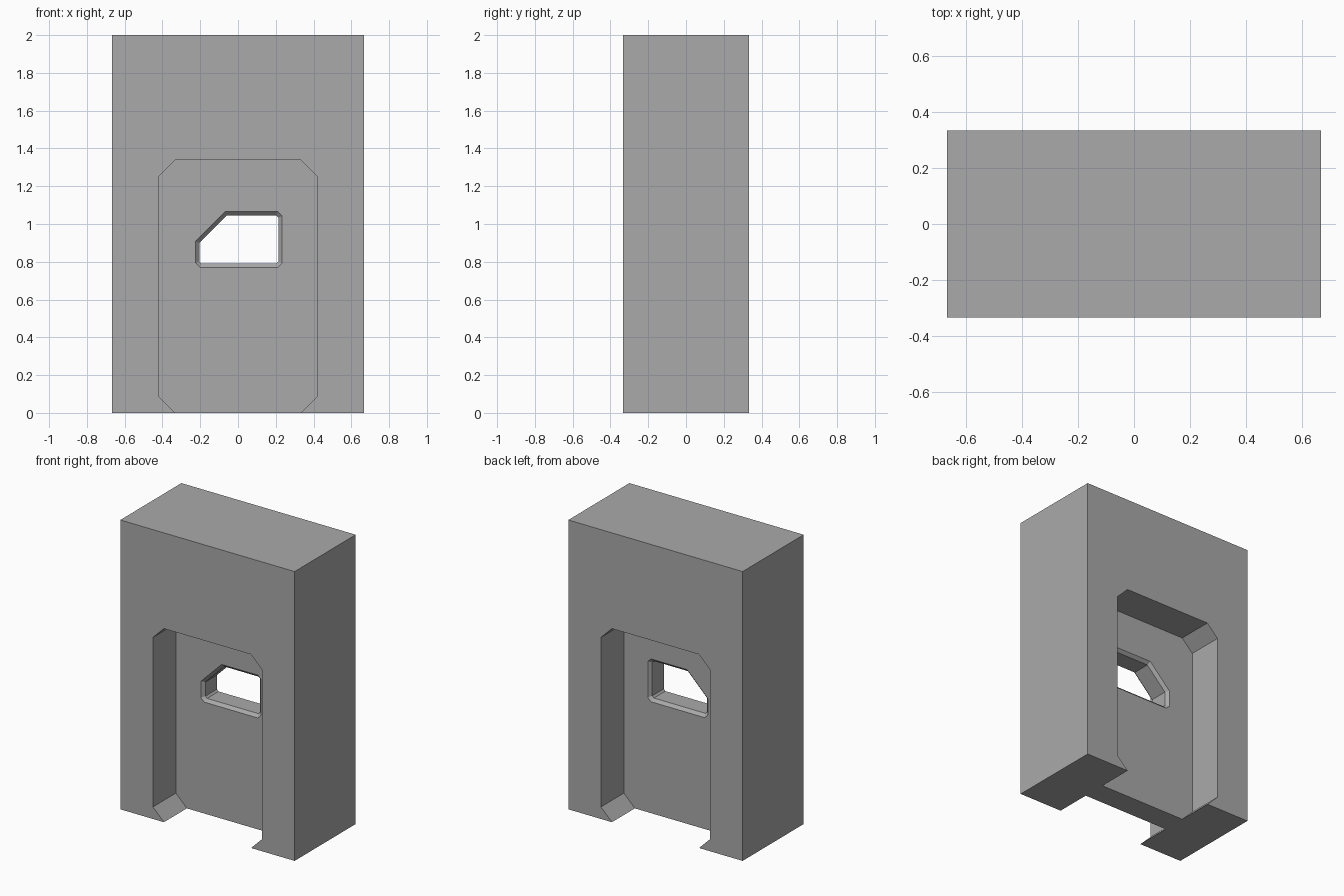
import bpy, bmesh
from mathutils import Vector

default = bpy.data.objects.get("Cube")
if default:
    bpy.data.objects.remove(default, do_unlink=True)

WIDTH, DEPTH, HEIGHT = 1.333, 0.667, 2.0
WEB = 0.083      # half thickness of the thin panel between the recesses
BEVEL = 0.02     # window edge bevel

grey = bpy.data.materials.new("plain_grey")
grey.use_nodes = True
grey.diffuse_color = (0.4, 0.4, 0.4, 1)
grey.node_tree.nodes["Principled BSDF"].inputs["Base Color"].default_value = grey.diffuse_color


def inset(points, d):
    """Mitred inward offset of a counter-clockwise outline."""
    pts = [Vector(p) for p in points]
    result = []
    for i, p in enumerate(pts):
        a = (p - pts[i - 1]).normalized()
        b = (pts[(i + 1) % len(pts)] - p).normalized()
        na, nb = Vector((-a.y, a.x)), Vector((-b.y, b.x))
        result.append(p + (na + nb) * d / (1 + na.dot(nb)))
    return result


def loft(name, sections):
    """Closed solid through (y, xz outline) sections."""
    bm = bmesh.new()
    loops = [[bm.verts.new((x, y, z)) for x, z in outline] for y, outline in sections]
    for a, b in zip(loops, loops[1:]):
        for i in range(len(a)):
            bm.faces.new((a[i - 1], a[i], b[i], b[i - 1]))
    bm.faces.new(loops[0])
    bm.faces.new(loops[-1])
    bmesh.ops.recalc_face_normals(bm, faces=bm.faces)
    mesh = bpy.data.meshes.new(name)
    bm.to_mesh(mesh)
    bm.free()
    mesh.materials.append(grey)
    obj = bpy.data.objects.new(name, mesh)
    bpy.context.collection.objects.link(obj)
    return obj


# Solid wall block
w, d = WIDTH / 2, DEPTH / 2
block = [(-w, 0), (w, 0), (w, HEIGHT), (-w, HEIGHT)]
wall = loft("wall_block", [(-d, block), (d, block)])

# Doorway recess outline with clipped corners, open at the bottom
half = [(0.333, -0.1), (0.333, 0), (0.417, 0.083), (0.417, 1.255), (0.333, 1.338)]
recess = half + [(-x, z) for x, z in reversed(half)]
cutters = [loft(f"{side}_recess_cutter", [(s * WEB, recess), (s * (d + 0.1), recess)])
           for side, s in (("front", -1), ("back", 1))]

# Window through the panel, bevelled on both faces
l, r, b, t, c = -0.225, 0.234, 0.77, 1.066, 0.024
outer = [(l + c, b), (r - c, b), (r, b + c), (r, t - c), (r - c, t),
         (-0.067, t), (l, 0.908), (l, b + c)]
inner = inset(outer, BEVEL)
lip = WEB - BEVEL
cutters.append(loft("window_cutter", [
    (-WEB - 0.05, outer), (-WEB, outer), (-lip, inner),
    (lip, inner), (WEB, outer), (WEB + 0.05, outer)]))

# Cut the openings
for cutter in cutters:
    cutter.hide_render = True
    cutter.hide_set(True)
    mod = wall.modifiers.new(cutter.name, 'BOOLEAN')
    mod.operation = 'DIFFERENCE'
    mod.solver = 'EXACT'
    mod.object = cutter

# Bake the cuts and drop the helpers
bpy.context.view_layer.update()
evaluated = wall.evaluated_get(bpy.context.evaluated_depsgraph_get())
result = bpy.data.meshes.new_from_object(evaluated)
wall.modifiers.clear()
wall.data = result
for cutter in cutters:
    bpy.data.objects.remove(cutter, do_unlink=True)
